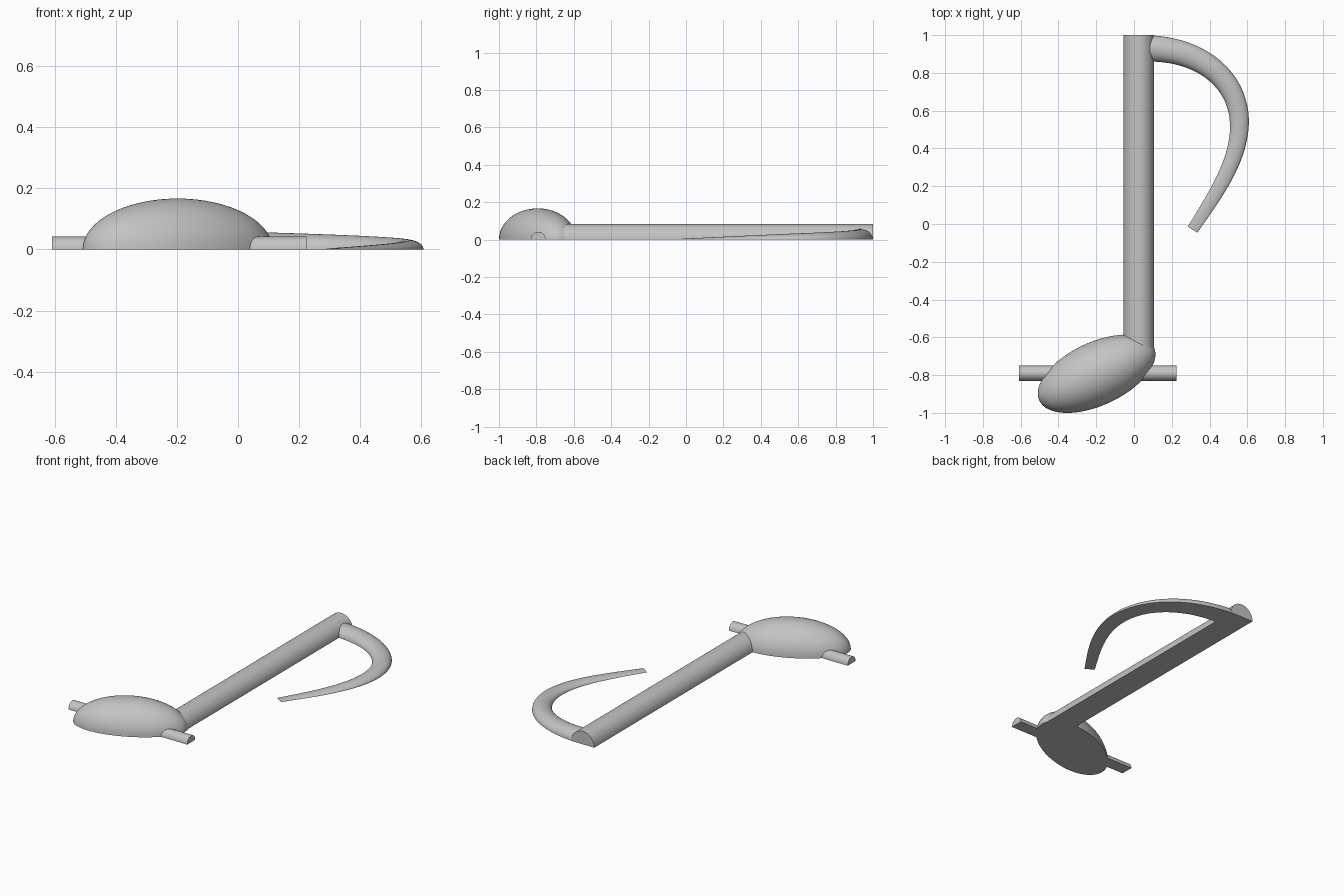
import bpy, bmesh
from math import pi, sin, cos, radians
from mathutils import Vector, Matrix
from mathutils.geometry import interpolate_bezier

cube = bpy.data.objects.get("Cube")
if cube:
    bpy.data.objects.remove(cube, do_unlink=True)

grey = bpy.data.materials.new("plain grey")
grey.use_nodes = True
colour = (0.55, 0.55, 0.55, 1)
grey.diffuse_color = colour
grey.node_tree.nodes["Principled BSDF"].inputs["Base Color"].default_value = colour


def finish(name, bm):
    """Turn a bmesh into a smooth shaded object with sharp rims."""
    bmesh.ops.recalc_face_normals(bm, faces=bm.faces)
    mesh = bpy.data.meshes.new(name)
    bm.to_mesh(mesh)
    bm.free()
    mesh.materials.append(grey)
    obj = bpy.data.objects.new(name, mesh)
    bpy.context.collection.objects.link(obj)
    bpy.ops.object.select_all(action="DESELECT")
    obj.select_set(True)
    bpy.context.view_layer.objects.active = obj
    bpy.ops.object.shade_smooth_by_angle(angle=radians(40))


def half_tube(name, path, widths, heights, steps=24):
    """Loft a flat-bottomed half ellipse along a path lying on the ground."""
    bm = bmesh.new()
    rings = []
    for i, p in enumerate(path):
        along = (path[min(i + 1, len(path) - 1)] - path[max(i - 1, 0)]).normalized()
        side = Vector((along.y, -along.x, 0))
        rings.append([bm.verts.new(p + side * widths[i] * cos(pi * k / steps)
                                   + Vector((0, 0, heights[i] * sin(pi * k / steps))))
                      for k in range(steps + 1)])
    for a, b in zip(rings, rings[1:]):
        for k in range(steps + 1):
            n = (k + 1) % (steps + 1)
            bm.faces.new((a[k], a[n], b[n], b[k]))
    bm.faces.new(rings[0])
    bm.faces.new(rings[-1])
    finish(name, bm)


# Note head: tilted ellipsoid cut flat at the ground
bm = bmesh.new()
bmesh.ops.create_uvsphere(bm, u_segments=64, v_segments=32, radius=1)
shape = (Matrix.Translation((-0.198, -0.793, 0)) @ Matrix.Rotation(radians(25), 4, "Z")
         @ Matrix.Diagonal((0.335, 0.167, 0.167, 1)))
bmesh.ops.transform(bm, matrix=shape, verts=bm.verts)
bmesh.ops.bisect_plane(bm, geom=bm.verts[:] + bm.edges[:] + bm.faces[:], dist=1e-5,
                       plane_co=(0, 0, 0), plane_no=(0, 0, -1), clear_outer=True)
bmesh.ops.holes_fill(bm, edges=[e for e in bm.edges if e.is_boundary], sides=0)
finish("note_head", bm)

# Stem and ledger line
half_tube("stem", [Vector((0.025, -0.69, 0)), Vector((0.025, 1, 0))], [0.081] * 2, [0.083] * 2)
half_tube("ledger_line", [Vector((-0.61, -0.79, 0)), Vector((0.225, -0.79, 0))],
          [0.04] * 2, [0.042] * 2)

# Flag: curved and tapering to a thin tip
upper = [Vector(p) for p in ((0.06, 0.93, 0), (0.36, 0.93, 0), (0.558, 0.76, 0), (0.558, 0.53, 0))]
lower = [Vector(p) for p in ((0.558, 0.53, 0), (0.558, 0.33, 0), (0.42, 0.14, 0), (0.31, -0.03, 0))]
count = 24
path = interpolate_bezier(*upper, count) + interpolate_bezier(*lower, count)[1:]
taper = [i / (len(path) - 1) for i in range(len(path))]
half_tube("flag", path, [0.07 - 0.04 * t for t in taper], [0.057 - 0.053 * t for t in taper])
